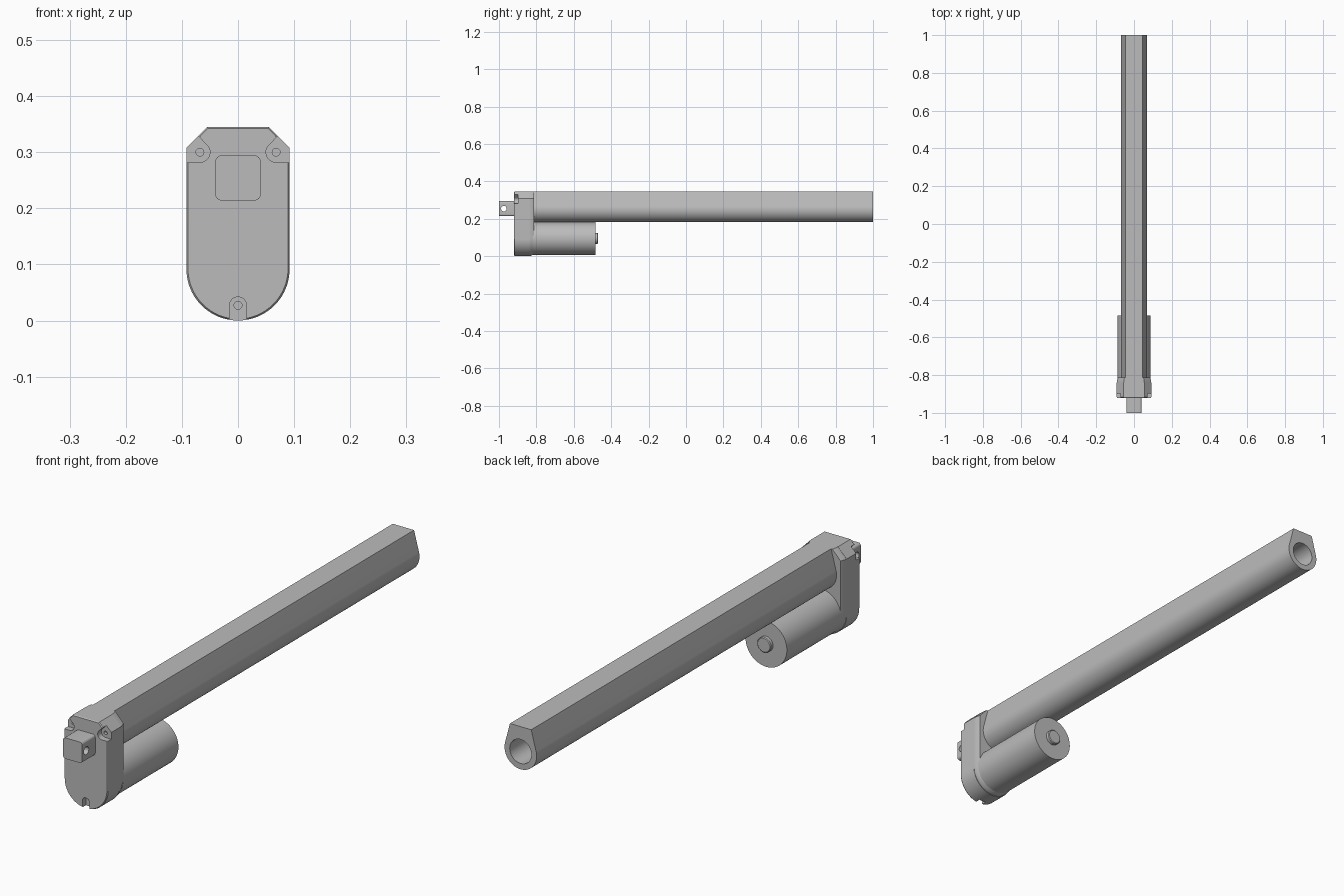
import bpy, bmesh, math
from mathutils import Matrix

cube = bpy.data.objects.get("Cube")
if cube:
    bpy.data.objects.remove(cube, do_unlink=True)

grey = bpy.data.materials.new("light grey metal")
grey.use_nodes = True
colour = (0.5, 0.5, 0.5, 1)
grey.diffuse_color = colour
grey.node_tree.nodes["Principled BSDF"].inputs["Base Color"].default_value = colour


def arc(cx, cz, r, start, end, n=24):
    """Points on an arc in the x-z plane, angles in degrees."""
    angles = [math.radians(start + (end - start) * i / n) for i in range(n + 1)]
    return [(cx + r * math.cos(a), cz + r * math.sin(a)) for a in angles]


def circle(cx, cz, r, n=48):
    return arc(cx, cz, r, 0, 360, n)[:-1]


def loft(name, profiles):
    """Join matching profiles, given as (y, points), into a closed solid."""
    bm = bmesh.new()
    rings = [[bm.verts.new((x, y, z)) for x, z in pts] for y, pts in profiles]
    for a, b in zip(rings, rings[1:]):
        for i in range(len(a)):
            j = (i + 1) % len(a)
            bm.faces.new((a[i], a[j], b[j], b[i]))
    bm.faces.new(rings[0])
    bm.faces.new(rings[-1])
    bmesh.ops.recalc_face_normals(bm, faces=bm.faces)
    mesh = bpy.data.meshes.new(name)
    bm.to_mesh(mesh)
    bm.free()
    ob = bpy.data.objects.new(name, mesh)
    bpy.context.collection.objects.link(ob)
    mesh.materials.append(grey)
    return ob


def extrude(name, pts, y0, y1):
    return loft(name, [(y0, pts), (y1, pts)])


def select(ob):
    bpy.ops.object.select_all(action='DESELECT')
    ob.select_set(True)
    bpy.context.view_layer.objects.active = ob


def cut(ob, cutter):
    cutter.hide_render = True
    mod = ob.modifiers.new("cut", 'BOOLEAN')
    mod.operation = 'DIFFERENCE'
    mod.solver = 'EXACT'
    mod.object = cutter
    select(ob)
    bpy.ops.object.modifier_apply(modifier=mod.name)
    bpy.data.objects.remove(cutter, do_unlink=True)


def finish(ob):
    select(ob)
    bpy.ops.object.shade_smooth_by_angle(angle=math.radians(25))


def squeeze(pts, sx, sz, z0):
    return [(x * sx, z0 + (z - z0) * sz) for x, z in pts]


# Gearbox outline: round foot, straight sides, chamfered shoulders
W, TOP = 0.092, 0.345
outline = arc(0, W, W, 180, 360, 40) + [(W, 0.308), (0.055, TOP), (-0.055, TOP), (-W, 0.308)]

# Front cover with a softened front rim
cover = loft("gearbox_cover", [(-0.92, squeeze(outline, 0.97, 0.985, 0.18)),
                               (-0.916, outline), (-0.84, outline)])

# Screw pockets at the shoulders and the foot
for side in (1, -1):
    pocket = arc(0.068, 0.3, 0.018, 270, 135, 16) + [(0.105, 0.363), (0.14, 0.363), (0.14, 0.282)]
    cut(cover, extrude("pocket_cutter", [(side * x, z) for x, z in pocket], -0.95, -0.897))
    cut(cover, extrude("screw_cutter", circle(side * 0.068, 0.3, 0.007, 20), -0.95, -0.885))
foot = arc(0, 0.027, 0.015, 0, 180, 16) + [(-0.015, -0.03), (0.015, -0.03)]
cut(cover, extrude("foot_cutter", foot, -0.95, -0.897))
cut(cover, extrude("foot_screw_cutter", circle(0, 0.027, 0.007, 20), -0.95, -0.885))
finish(cover)

# Rear housing tapering back towards the tube and motor
finish(loft("rear_housing", [(-0.84, squeeze(outline, 0.985, 0.995, TOP)),
                             (-0.83, squeeze(outline, 0.985, 0.995, TOP)),
                             (-0.813, squeeze(outline, 0.92, 0.975, TOP))]))

# Long tube: flat top, leaning sides, round underside, open bore
tube_profile = [(0.045, TOP), (-0.045, TOP)] + arc(0, 0.25, 0.068, 165, 375, 48)
tube = extrude("actuator_tube", tube_profile, -0.82, 1.0)
cut(tube, extrude("bore_cutter", circle(0, 0.25, 0.046), -0.80, 1.05))
finish(tube)

# Motor can and its rear bearing boss
finish(extrude("motor_can", circle(0, 0.094, 0.0875, 64), -0.82, -0.485))
boss_profile = circle(0, 0.095, 0.029, 32)
finish(loft("motor_boss", [(-0.49, boss_profile), (-0.473, boss_profile),
                           (-0.47, squeeze(boss_profile, 0.9, 0.9, 0.095))]))

# Mounting lug with rounded corners and a cross pin hole
HALF, R, MID = 0.04, 0.01, 0.254
lug_profile = []
for quarter, (sx, sz) in enumerate(((1, 1), (-1, 1), (-1, -1), (1, -1))):
    lug_profile += arc(sx * (HALF - R), MID + sz * (HALF - R), R,
                       quarter * 90, quarter * 90 + 90, 6)
lug = extrude("mounting_lug", lug_profile, -1.0, -0.915)
pin = extrude("pin_cutter", circle(0, 0, 0.015, 24), -0.1, 0.1)
pin.data.transform(Matrix.Translation((0, -0.974, MID)) @ Matrix.Rotation(math.pi / 2, 4, 'Z'))
cut(lug, pin)
finish(lug)
